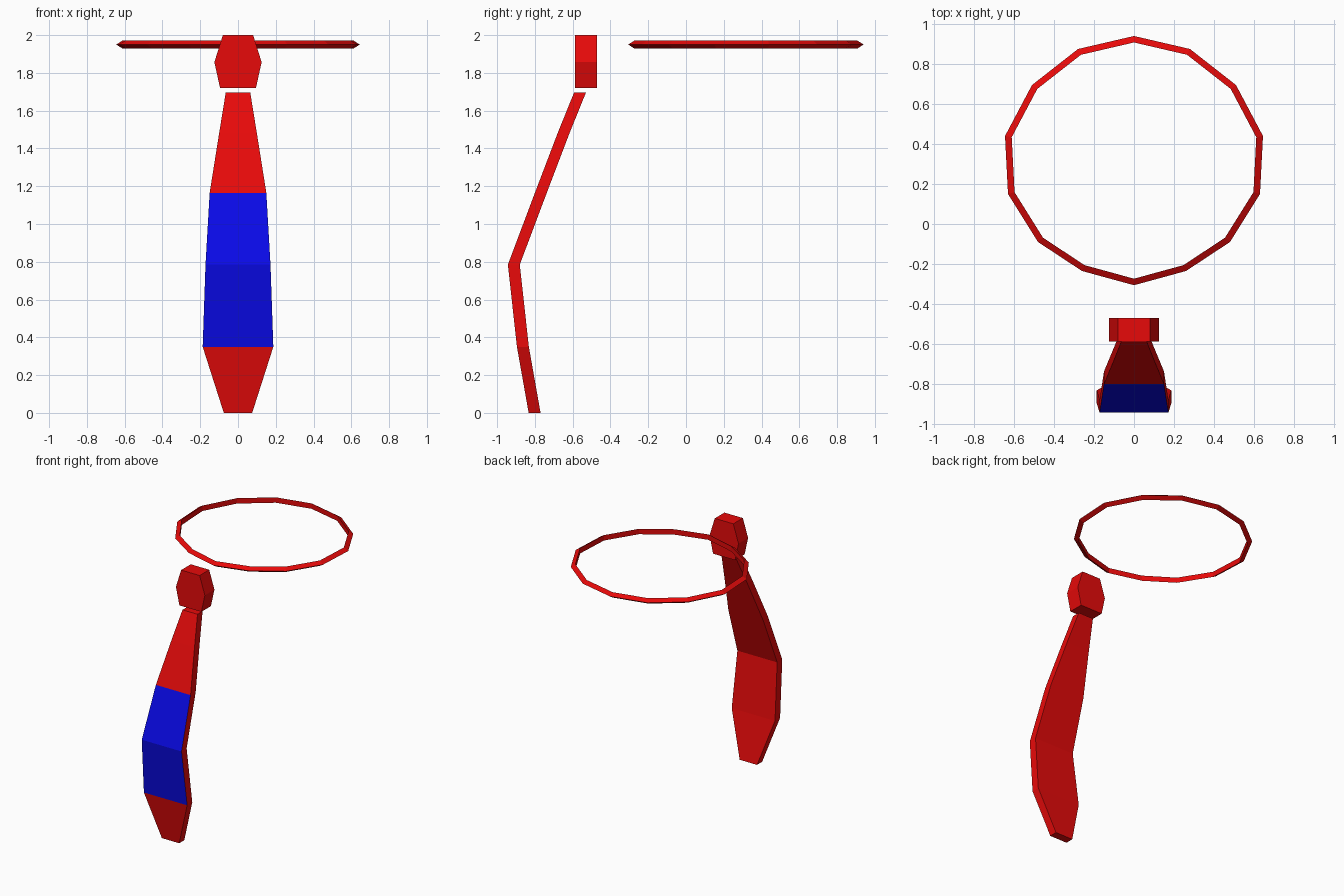
import bpy
import bmesh

cube = bpy.data.objects.get("Cube")
if cube:
    bpy.data.objects.remove(cube, do_unlink=True)


def make_material(name, rgb):
    mat = bpy.data.materials.new(name)
    mat.use_nodes = True
    color = (*rgb, 1.0)
    mat.diffuse_color = color
    mat.node_tree.nodes["Principled BSDF"].inputs["Base Color"].default_value = color
    return mat


red = make_material("red", (0.8, 0.003, 0.003))
blue = make_material("blue", (0.003, 0.003, 0.8))


def loft(name, sections, materials, closed=False):
    """Bridge equal-sized cross-sections; cap the ends unless closed."""
    bm = bmesh.new()
    rings = [[bm.verts.new(p) for p in section] for section in sections]
    pairs = list(zip(rings, rings[1:]))
    if closed:
        pairs.append((rings[-1], rings[0]))
    else:
        bm.faces.new(rings[0])
        bm.faces.new(rings[-1])
    for a, b in pairs:
        for i in range(len(a)):
            j = (i + 1) % len(a)
            bm.faces.new((a[i], a[j], b[j], b[i]))
    bmesh.ops.recalc_face_normals(bm, faces=bm.faces[:])
    mesh = bpy.data.meshes.new(name)
    bm.to_mesh(mesh)
    bm.free()
    for mat in materials:
        mesh.materials.append(mat)
    obj = bpy.data.objects.new(name, mesh)
    bpy.context.collection.objects.link(obj)
    return obj


def slab(z, half_width, front, depth):
    back = front + depth
    return [(-half_width, front, z), (half_width, front, z),
            (half_width, back, z), (-half_width, back, z)]


# Tie blade: height, half width, front depth
blade_rows = [(0, 0.075, -0.833), (0.35, 0.187, -0.895), (0.785, 0.172, -0.943),
              (1.165, 0.15, -0.8), (1.48, 0.1, -0.68), (1.695, 0.065, -0.593)]
blade = loft("tie_blade", [slab(z, w, y, 0.063) for z, w, y in blade_rows], [red, blue])

# Blue band on the front of the blade only
for face in blade.data.polygons:
    if face.normal.y < -0.5 and 0.35 < face.center.z < 1.16:
        face.material_index = 1

# Knot
knot_rows = [(1.72, 0.095), (1.857, 0.125), (2.0, 0.08)]
loft("tie_knot", [slab(z, w, -0.588, 0.118) for z, w in knot_rows], [red])

# Neck loop: mirrored outline with an outward pointing triangular section
half = [(0.28, 0.875), (0.51, 0.695), (0.645, 0.44), (0.63, 0.15), (0.48, -0.09), (0.26, -0.235)]
outline = [(0, 0.94)] + half + [(0, -0.306)] + [(-x, y) for x, y in reversed(half)]
center_y, inner = 0.32, 0.948
loop_sections = []
for x, y in outline:
    ix, iy = x * inner, center_y + (y - center_y) * inner
    loop_sections.append([(x, y, 1.95), (ix, iy, 1.971), (ix, iy, 1.929)])
loft("neck_loop", loop_sections, [red], closed=True)
